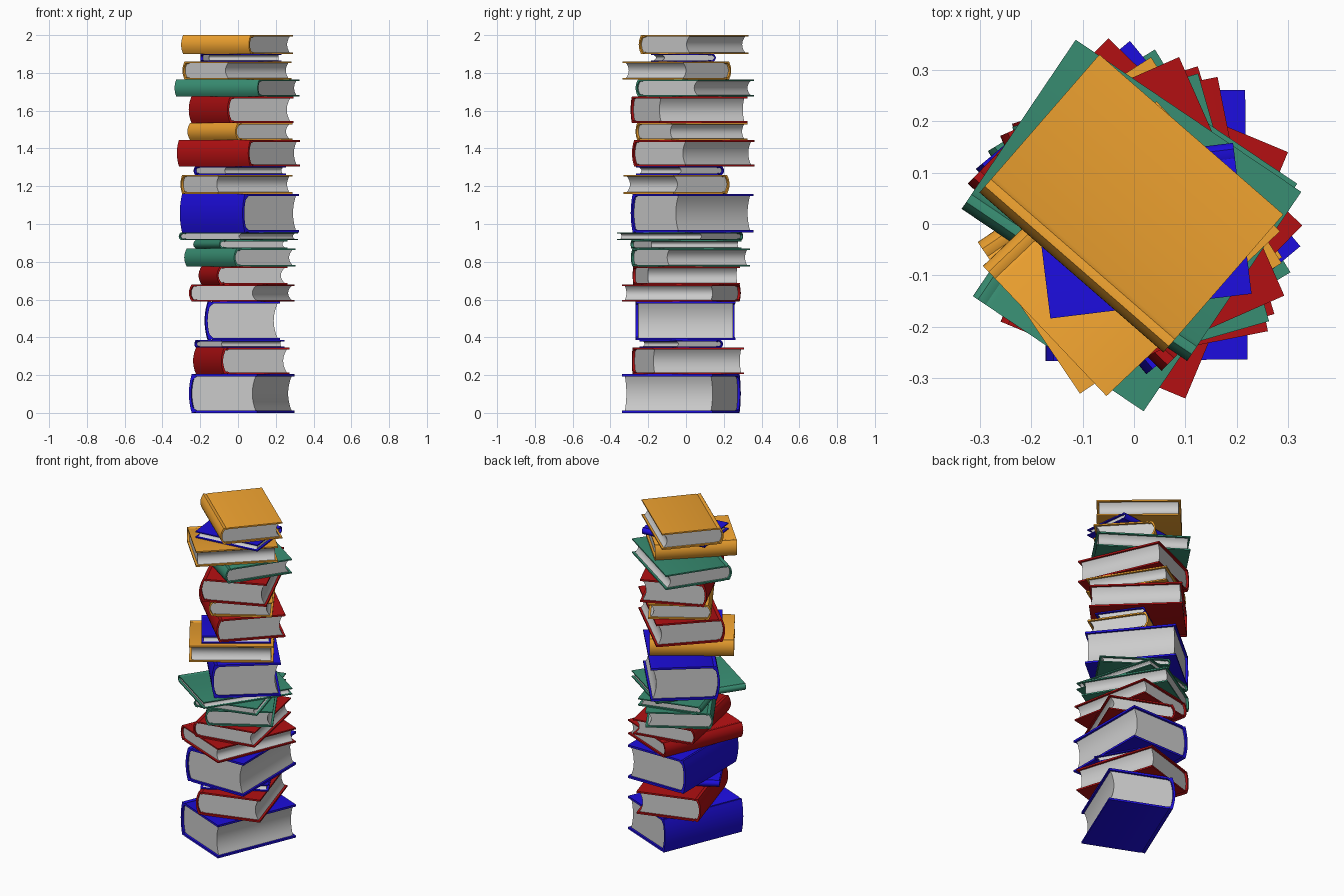
import bpy, bmesh
from math import radians

if "Cube" in bpy.data.objects:
    bpy.data.objects.remove(bpy.data.objects["Cube"])

COLORS = {
    "blue": (0.012, 0.004, 0.73, 1), "red": (0.45, 0.005, 0.006, 1),
    "green": (0.04, 0.27, 0.17, 1), "orange": (0.88, 0.37, 0.03, 1),
}
mats = {}
for name, rgba in COLORS.items():
    mats[name] = bpy.data.materials.new(name + "_cover")
    mats[name].diffuse_color = rgba


def prism(name, outline, depth, mat, place):
    """Extrude an (x, z) outline along the spine direction y."""
    bm = bmesh.new()
    face = bm.faces.new([bm.verts.new((x, -depth / 2, z)) for x, z in outline])
    ext = bmesh.ops.extrude_face_region(bm, geom=[face])
    verts = [v for v in ext["geom"] if isinstance(v, bmesh.types.BMVert)]
    bmesh.ops.translate(bm, verts=verts, vec=(0, depth, 0))
    bmesh.ops.recalc_face_normals(bm, faces=bm.faces)
    me = bpy.data.meshes.new(name)
    bm.to_mesh(me)
    bm.free()
    ob = bpy.data.objects.new(name, me)
    bpy.context.collection.objects.link(ob)
    if mat:
        me.materials.append(mat)
    ob.location, ob.rotation_euler = place
    bpy.ops.object.select_all(action="DESELECT")
    bpy.context.view_layer.objects.active = ob
    ob.select_set(True)
    bpy.ops.object.shade_smooth_by_angle(angle=radians(35))


def book(i, color, angle, height, cx, cy, z0, z1):
    w, h = 0.75 * height, z1 - z0
    t = 0.005 + 0.035 * h                 # board thickness
    bulge = min(0.016, 0.3 * h)           # rounding of the spine
    left, right, top = -w / 2, w / 2, h / 2
    place = ((cx, cy, (z0 + z1) / 2), (0, 0, radians(angle)))
    steps = [1 - 2 * k / 10 for k in range(11)]

    # cover: boards with a hinge groove, joined by a rounded spine
    def shell(off):
        g = left + bulge + 0.018
        z, dip = top - off, 0.4 * t
        upper = [(right, z), (g + 0.008, z), (g, z - dip), (g - 0.008, z)]
        arc = [(left + off + bulge * u * u, z * u) for u in steps]
        return upper + arc + [(x, -zz) for x, zz in reversed(upper)]
    prism(f"book_{i}_cover", shell(0) + shell(t)[::-1], height, mats[color], place)

    # pages: rounded at the spine, hollow at the fore edge
    pz = top - t * 0.95
    edge = right - 0.012
    hollow = min(0.02, 0.3 * h)
    back = [(left + t * 0.95 + bulge * u * u, pz * u) for u in steps]
    fore = [(edge - hollow * (1 - u * u), -pz * u) for u in steps]
    prism(f"book_{i}_pages", back + fore, height - 0.026, None, place)


# colour, turn, height, centre x, centre y, top z  (bottom to top)
STACK = [
    ("blue", -22.6, 0.52, 0.02, -0.025, 0.205),
    ("red", 17.2, 0.505, 0.018, 0.01, 0.345),
    ("blue", -60, 0.385, 0.008, -0.025, 0.385),
    ("blue", 0.5, 0.525, 0.022, -0.003, 0.59),
    ("red", -22.6, 0.52, 0.02, -0.025, 0.68),
    ("red", 11.2, 0.505, 0.026, 0.002, 0.775),
    ("green", 31.3, 0.508, 0.01, 0.024, 0.87),
    ("green", 16, 0.502, 0.013, 0.0, 0.915),
    ("green", -34, 0.535, 0.002, -0.031, 0.955),
    ("blue", 39.7, 0.52, 0.008, 0.032, 1.16),
    ("orange", -56, 0.475, -0.008, -0.05, 1.26),
    ("blue", -55, 0.392, 0.01, -0.031, 1.305),
    ("red", 46, 0.525, 0.002, 0.038, 1.445),
    ("orange", 32.4, 0.475, 0.01, 0.029, 1.535),
    ("red", 23.8, 0.508, 0.016, 0.016, 1.675),
    ("green", 56, 0.53, -0.005, 0.046, 1.765),
    ("orange", -46.5, 0.466, -0.005, -0.048, 1.86),
    ("blue", -83, 0.395, 0.015, -0.013, 1.90),
    ("orange", 49, 0.475, -0.005, 0.04, 2.0),
]
z = 0.0
for n, (col, ang, hgt, cx, cy, ztop) in enumerate(STACK, 1):
    book(n, col, ang, hgt, cx, cy, z, ztop)
    z = ztop

for m in bpy.data.materials:
    if m.users and not m.is_grease_pencil:
        m.use_nodes = True
        m.node_tree.nodes["Principled BSDF"].inputs["Base Color"].default_value = m.diffuse_color
